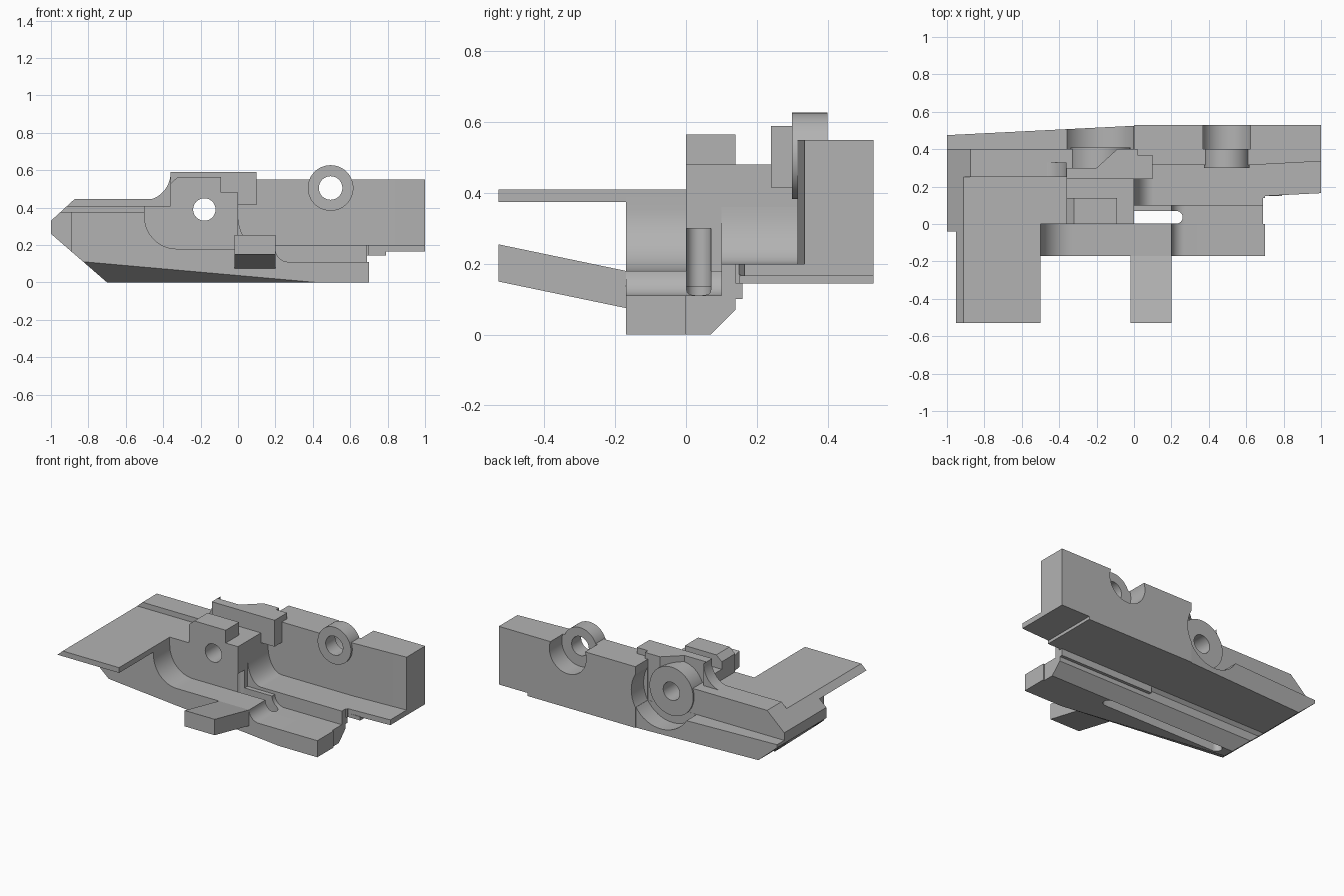
import bpy, bmesh, math
from mathutils import Vector

if "Cube" in bpy.data.objects:
    bpy.data.objects.remove(bpy.data.objects["Cube"])

grey = bpy.data.materials.new("plain_grey")
grey.use_nodes = True
COLOUR = (0.45, 0.45, 0.45, 1)
grey.diffuse_color = COLOUR
grey.node_tree.nodes["Principled BSDF"].inputs["Base Color"].default_value = COLOUR
parts = []


def prism(name, outline, lo, hi, axis="y", keep=True):
    """Extrude an outline along an axis: y takes (x, z), z takes (x, y), x takes (y, z)."""
    place = {"y": lambda a, b, t: (a, t, b),
             "z": lambda a, b, t: (a, b, t),
             "x": lambda a, b, t: (t, a, b)}[axis]
    bm = bmesh.new()
    low = [bm.verts.new(place(a, b, lo)) for a, b in outline]
    high = [bm.verts.new(place(a, b, hi)) for a, b in outline]
    bm.faces.new(low)
    bm.faces.new(high)
    n = len(low)
    for i in range(n):
        j = (i + 1) % n
        bm.faces.new((low[i], low[j], high[j], high[i]))
    bmesh.ops.recalc_face_normals(bm, faces=bm.faces)
    mesh = bpy.data.meshes.new(name)
    bm.to_mesh(mesh)
    bm.free()
    mesh.materials.append(grey)
    obj = bpy.data.objects.new(name, mesh)
    bpy.context.collection.objects.link(obj)
    if keep:
        parts.append(obj)
    return obj


def rect(a0, a1, b0, b1):
    return [(a0, b0), (a1, b0), (a1, b1), (a0, b1)]


def arc(cx, cz, rx, rz, start, end, steps=12):
    angles = [math.radians(start + (end - start) * i / steps) for i in range(steps + 1)]
    return [(cx + rx * math.cos(t), cz + rz * math.sin(t)) for t in angles]


def disc(cx, cz, r):
    return arc(cx, cz, r, r, 0, 352.5, 47)


def clip(obj, point, normal):
    """Remove everything on the normal side of a plane and close the cut."""
    bm = bmesh.new()
    bm.from_mesh(obj.data)
    cut = bmesh.ops.bisect_plane(bm, geom=bm.verts[:] + bm.edges[:] + bm.faces[:],
                                 plane_co=point, plane_no=normal, clear_outer=True)
    edges = [e for e in cut["geom_cut"] if isinstance(e, bmesh.types.BMEdge)]
    bmesh.ops.holes_fill(bm, edges=[e for e in edges if e.is_boundary], sides=0)
    bmesh.ops.recalc_face_normals(bm, faces=bm.faces)
    bm.to_mesh(obj.data)
    bm.free()


def nose(obj):
    """Bevel the left end with its upper and lower slopes."""
    clip(obj, (-1, 0, 0.26), Vector((-0.26, 0, -0.3)).normalized())
    clip(obj, (-1, 0, 0.33), Vector((-0.11, 0, 0.12)).normalized())
    return obj


def cut(cutter, *targets):
    for obj in targets:
        mod = obj.modifiers.new("cut", "BOOLEAN")
        mod.operation = "DIFFERENCE"
        mod.solver = "EXACT"
        mod.object = cutter
        bpy.context.view_layer.objects.active = obj
        bpy.ops.object.modifier_apply(modifier=mod.name)
    bpy.data.objects.remove(cutter)


# Front body with the curved recess, and its tapered lower edge
step = arc(0.27, 0.18, 0.07, 0.07, 270, 180, 8)
recess = arc(-0.33, 0.355, 0.17, 0.175, 270, 180, 14)
front = prism("front_body", [(-0.89, 0.0), (0.7, 0.0), (0.7, 0.11)] + step + recess
              + [(-0.5, 0.39), (-0.89, 0.39)], -0.17, 0)
nose(front)
a, b, c = Vector((0.42, -0.17, 0)), Vector((-0.7, 0, 0)), Vector((-0.82, -0.17, 0.11))
taper = (b - a).cross(c - a).normalized()
if taper.z > 0:
    taper = -taper
clip(front, a, taper)

# Keel behind the front body, chamfered along its rear edge
keel = nose(prism("keel", [(0, 0), (0.07, 0), (0.14, 0.07), (0.14, 0.125),
                           (0.165, 0.15), (0, 0.15)], -1, 0.2, "x"))
keel_end = prism("keel_right", [(0, 0), (0.07, 0), (0.14, 0.07), (0.14, 0.11), (0, 0.11)],
                 0.2, 0.69, "x")
ledge = prism("keel_ledge", [(0, 0.1), (0.27, 0.1)] + step + [(0, 0.18)], 0, 0.1)

# Flat side wing and the slanted front tab
nose(prism("side_wing", rect(-1, -0.5, 0.375, 0.41), -0.53, 0.01))
prism("front_tab", [(-0.53, 0.15), (-0.17, 0.075), (-0.17, 0.18), (-0.53, 0.255)],
      -0.02, 0.2, "x")

# Left tip and central block
nose(prism("left_tip", rect(-1, -0.8, 0.14, 0.375), -0.04, 0.01))
middle = nose(prism("middle_body", rect(-1, -0.36, 0.145, 0.41), 0, 0.25))
block = prism("central_block", [(-0.36, 0.145), (0, 0.145), (0, 0.48), (-0.36, 0.48)], 0, 0.25)
hump = prism("block_top", [(-0.36, 0.35), (-0.09, 0.35), (-0.09, 0.565),
                           (-0.32, 0.565), (-0.36, 0.53)], 0, 0.14)

# Rear rail, its raised plate and the curved rise joining them
rail = nose(prism("rear_rail", rect(-1, -0.3, 0.145, 0.445), 0.25, 0.40))
web = prism("rail_web", rect(-0.32, 0.0, 0.145, 0.42), 0.24, 0.40)
plate = prism("raised_plate", [(-0.36, 0.24), (0.1, 0.24), (0.1, 0.37), (0.02, 0.37),
                               (0.02, 0.4), (-0.09, 0.4), (-0.2, 0.3), (-0.36, 0.3)],
              0.415, 0.59, "z")
prism("curved_rise", arc(-0.5, 0.59, 0.14, 0.15, 270, 360) + [(-0.36, 0.44)], 0.25, 0.33)
boss = prism("rear_boss", disc(-0.18, 0.39, 0.16), 0.3, 0.41)

# Rear shelf with its slanted back face
shelf = nose(prism("rear_shelf", rect(-1, 0.1, 0.145, 0.28), 0.39, 0.53))
clip(shelf, (0.1, 0.53, 0), Vector((-0.055, 1.1, 0)).normalized())

# Right rear wall and floor
wall = prism("rear_wall", [(0, 0.315), (0.62, 0.315), (1, 0.335), (1, 0.53), (0, 0.53)],
             0.165, 0.55, "z")
prism("wall_foot", rect(0, 0.79, 0.145, 0.17), 0.3, 0.53)
prism("floor_right", [(0.6, 0.145), (1, 0.165), (1, 0.4), (0.6, 0.4)], 0.165, 0.2, "z")
prism("floor_foot", rect(0, 0.79, 0.145, 0.17), 0.15, 0.32)
prism("floor_left", rect(0, 0.69, 0.1, 0.2), 0.1, 0.16)
prism("floor_middle", rect(0, 0.7, 0.145, 0.2), 0.14, 0.33)
prism("floor_stop", rect(0.6, 0.68, 0.135, 0.2), 0.1, 0.15)
prism("floor_fillet", arc(0.1, 0.36, 0.1, 0.16, 180, 270) + [(0, 0.2)], 0.1, 0.32)
ring = prism("hinge_ring", disc(0.495, 0.505, 0.122), 0.3, 0.4)

# Rear pockets, pin holes and the long keel slot
cut(prism("boss_pocket", disc(-0.18, 0.39, 0.21), 0.401, 0.6, keep=False), shelf, wall)
cut(prism("ring_pocket", disc(0.495, 0.505, 0.135), 0.4, 0.6, keep=False), wall)
cut(prism("ring_hole", disc(0.495, 0.505, 0.063), 0.2, 0.6, keep=False), ring, wall)
cut(prism("pin_hole", disc(-0.18, 0.39, 0.06), -0.1, 0.45, keep=False),
    block, hump, web, boss, plate)


def slot(x0, x1):
    r = 0.034
    return (arc(x1 - r, 0.036, r, r, -90, 90) + arc(x0 + r, 0.036, r, r, 90, 270))


cut(prism("long_slot", slot(-0.64, 0.26), -0.1, 0.135, "z", keep=False), keel)
cut(prism("through_slot", slot(-0.04, 0.26), -0.1, 0.3, "z", keep=False),
    keel_end, ledge, keel, block)

# Smooth the curved faces and keep the edges sharp
bpy.ops.object.select_all(action="DESELECT")
for obj in parts:
    obj.select_set(True)
bpy.context.view_layer.objects.active = parts[0]
bpy.ops.object.shade_smooth_by_angle(angle=math.radians(25))
